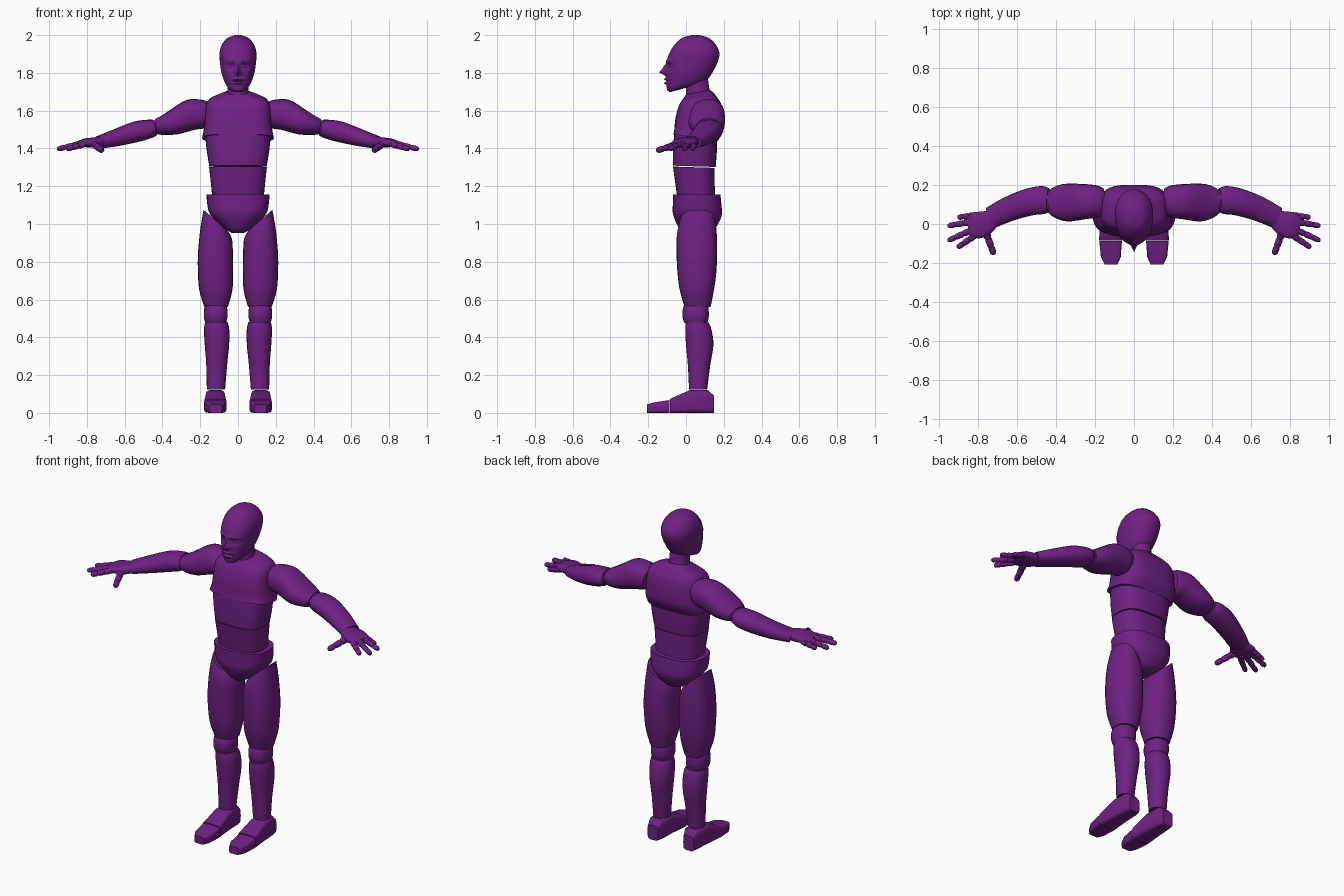
import bpy, bmesh, math
from mathutils import Vector as V

mat = bpy.data.materials.new("purple")
mat.diffuse_color = (0.16, 0.015, 0.23, 1)


def skin(name, rings, p=2.0, n=24, steps=4, shape=None):
    """Loft superellipse rings (centre, u, v), smoothed along the length."""
    def cr(a, b, c, d, t):
        return 0.5 * (2*b + (c-a)*t + (2*a - 5*b + 4*c - d)*t*t + (3*b - a - 3*c + d)*t**3)
    full = []
    last = len(rings) - 1
    for i in range(last):
        q = [rings[min(max(i + k, 0), last)] for k in (-1, 0, 1, 2)]
        for s in range(steps):
            full.append([cr(*(r[j] for r in q), s / steps) for j in range(3)])
    full.append(rings[-1])
    bm = bmesh.new()
    loops = []
    for c, u, v in full:
        row = []
        for k in range(n):
            a = 2 * math.pi * k / n
            x, y = math.cos(a), math.sin(a)
            x = math.copysign(abs(x) ** (2 / p), x)
            y = math.copysign(abs(y) ** (2 / p), y)
            co = c + u * x + v * y
            row.append(bm.verts.new(shape(co) if shape else co))
        loops.append(row)
    for a, b in zip(loops, loops[1:]):
        for k in range(n):
            bm.faces.new((a[k], a[(k+1) % n], b[(k+1) % n], b[k]))
    bm.faces.new(loops[0])
    bm.faces.new(loops[-1])
    bmesh.ops.recalc_face_normals(bm, faces=bm.faces)
    me = bpy.data.meshes.new(name)
    bm.to_mesh(me)
    bm.free()
    for f in me.polygons:
        f.use_smooth = True
    me.set_sharp_from_angle(angle=math.radians(35))
    me.materials.append(mat)
    bpy.context.collection.objects.link(bpy.data.objects.new(name, me))


def up(rows, s=1):
    """Rings for upright parts: x left, x right, y front, z front, y back, z back, x tilt."""
    out = []
    for x0, x1, yf, zf, yb, zb, tilt in rows:
        out.append((V((s*(x0+x1)/2, (yf+yb)/2, (zf+zb)/2)),
                    V((s*(x1-x0)/2, 0, tilt)), V((0, (yb-yf)/2, (zb-zf)/2))))
    return out


def body(rows):
    return up([(-h, h, a, b, c, d, 0) for h, a, b, c, d in rows])


def limb(rows, s=1):
    """Rings along a path: x, y, z, half width, half height."""
    pts = [V((s*r[0], r[1], r[2])) for r in rows]
    out = []
    for i, r in enumerate(rows):
        t = (pts[min(i+1, len(pts)-1)] - pts[max(i-1, 0)]).normalized()
        side = V((0, 0, 1)).cross(t).normalized()
        out.append((pts[i], side * r[3], t.cross(side) * r[4]))
    return out


# Head, with brow, eye sockets, nose and mouth pushed into the front
def face(co):
    if co.y > 0.0:
        return co
    def g(x, z, sx, sz):
        return math.exp(-((abs(co.x)-x)/sx)**2 - ((co.z-z)/sz)**2)
    d = 0.016*g(0.038, 1.835, 0.022, 0.014) - 0.012*g(0.038, 1.835, 0.013, 0.006)
    d -= 0.007*g(0.03, 1.862, 0.04, 0.010)
    d -= 0.036*g(0, 1.803, 0.013, 0.013) + 0.018*g(0, 1.828, 0.010, 0.018)
    d -= 0.012*g(0, 1.766, 0.026, 0.007) + 0.012*g(0, 1.746, 0.022, 0.007)
    d += 0.008*g(0, 1.756, 0.03, 0.004)
    return co + V((0, d, 0))


skin("head", body([
    (.03, -.085, 1.698, -.03, 1.712), (.056, -.1, 1.71, .09, 1.75),
    (.074, -.104, 1.745, .122, 1.775), (.088, -.104, 1.79, .15, 1.82),
    (.096, -.102, 1.85, .172, 1.87), (.098, -.09, 1.90, .176, 1.91),
    (.085, -.06, 1.95, .157, 1.95), (.055, -.02, 1.985, .12, 1.985),
    (.015, .03, 2.0, .07, 2.0)]), 2.2, 64, 8, face)

# Torso
skin("neck", body([(.07, -.005, 1.65, .14, 1.67), (.056, 0, 1.69, .125, 1.71),
                   (.055, 0, 1.77, .115, 1.78)]))
skin("chest", body([
    (.19, -.066, 1.475, .165, 1.435), (.182, -.062, 1.50, .197, 1.49),
    (.175, -.056, 1.56, .2, 1.55), (.17, -.04, 1.62, .188, 1.63),
    (.152, -.025, 1.65, .165, 1.67), (.11, -.012, 1.668, .148, 1.692),
    (.06, 0, 1.685, .128, 1.71)]), 3.2, 32)
skin("upper_abdomen", body([(.152, -.07, 1.309, .157, 1.302), (.165, -.069, 1.39, .163, 1.38),
                            (.175, -.062, 1.48, .165, 1.47)]), 2.8, 32)
skin("lower_abdomen", body([(.135, -.045, 1.13, .155, 1.13), (.143, -.056, 1.21, .152, 1.21),
                            (.153, -.069, 1.304, .152, 1.297)]), 2.8, 32)
skin("pelvis", body([
    (.035, -.01, .952, .09, .955), (.065, -.035, .975, .145, .97),
    (.115, -.058, 1.02, .175, 1.01), (.15, -.07, 1.06, .19, 1.05),
    (.162, -.07, 1.10, .188, 1.10), (.167, -.07, 1.155, .182, 1.155)]), 2.6, 32)

for s, side in ((-1, "left"), (1, "right")):
    # Legs
    skin("thigh_" + side, up([
        (.055, .182, -.03, 1.02, .155, 1.02, .055), (.032, .2, -.048, .945, .163, .945, .025),
        (.027, .212, -.05, .84, .165, .84, 0), (.026, .212, -.045, .74, .16, .74, 0),
        (.03, .205, -.033, .65, .148, .65, 0), (.052, .18, -.01, .567, .13, .56, 0)], s), 2.4)
    skin("knee_" + side, up([
        (.064, .172, -.008, .575, .115, .575, 0), (.056, .18, -.018, .545, .12, .545, 0),
        (.056, .18, -.018, .505, .12, .505, 0), (.064, .172, -.008, .475, .112, .475, 0)], s), 2.4)
    skin("shin_" + side, up([
        (.055, .175, 0, .482, .12, .478, 0), (.046, .18, -.004, .44, .135, .44, 0),
        (.047, .176, 0, .36, .145, .36, 0), (.058, .168, .01, .25, .128, .25, 0),
        (.068, .165, .016, .125, .112, .125, 0)], s), 2.2)

    # Feet, lofted front to back: y, x inner, x outer, top height
    def foot(rows):
        return [(V((s*(a+b)/2, y, h/2)), V((s*(b-a)/2, 0, 0)), V((0, 0, h/2))) for y, a, b, h in rows]
    skin("foot_" + side, foot([(.148, .085, .155, .09), (.115, .072, .165, .122), (.02, .068, .172, .12),
                               (-.085, .06, .18, .074)]), 5, 24, 1)
    skin("toe_" + side, foot([(-.087, .062, .178, .068), (-.17, .068, .17, .055),
                              (-.207, .085, .15, .045)]), 6, 24, 1)

    # Arms
    skin("upper_arm_" + side, limb([
        (.16, .115, 1.575, .07, .065), (.19, .115, 1.58, .083, .077), (.25, .115, 1.578, .09, .082),
        (.34, .11, 1.538, .097, .067), (.395, .115, 1.522, .085, .052),
        (.43, .118, 1.515, .065, .042)], s), 2.3)
    skin("elbow_" + side, limb([(.41, .12, 1.518, .055, .036), (.46, .12, 1.508, .055, .036)], s), 2, 20, 1)
    skin("forearm_" + side, limb([
        (.438, .122, 1.511, .062, .042), (.47, .123, 1.503, .072, .05), (.54, .112, 1.488, .07, .055),
        (.64, .078, 1.458, .064, .046), (.735, .032, 1.432, .056, .034)], s), 2.2)

    # Hands
    skin("palm_" + side, limb([
        (.72, .03, 1.437, .042, .026), (.755, .01, 1.432, .06, .027), (.80, -.006, 1.43, .068, .024),
        (.83, -.012, 1.426, .06, .019), (.85, -.016, 1.422, .045, .014)], s), 2.6)
    digits = {"little": ((.815, .045, 1.422), (.905, .034, 1.398)),
              "ring": ((.83, .012, 1.426), (.957, -.01, 1.396)),
              "middle": ((.83, -.03, 1.426), (.957, -.086, 1.396)),
              "index": ((.81, -.055, 1.424), (.908, -.122, 1.396)),
              "thumb": ((.765, -.03, 1.425), (.718, -.158, 1.388))}
    prof = ((0, .016), (.3, .017), (.36, .013), (.42, .016), (.62, .015), (.68, .012),
            (.74, .0145), (.9, .014), (.98, .009), (1, .003))
    for d, (a, b) in digits.items():
        a, b = V(a), V(b)
        k = 1.15 if d == "thumb" else 1
        skin(f"{d}_digit_{side}", limb([(*a.lerp(b, t), r*k, r*k) for t, r in prof], s), 2, 12, 1)
